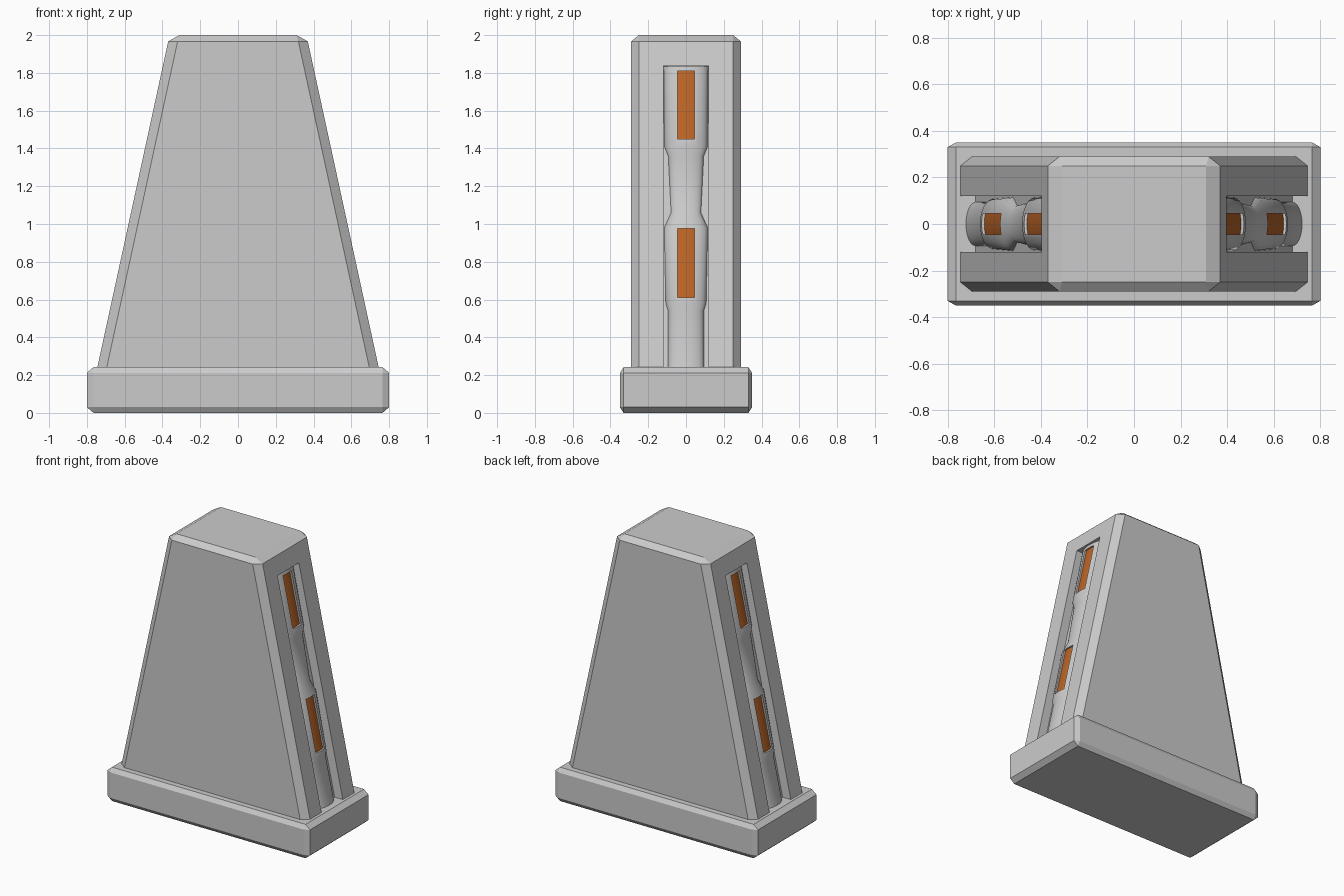
import bpy, bmesh
from math import cos, sin, tau

if "Cube" in bpy.data.objects:
    bpy.data.objects.remove(bpy.data.objects["Cube"])


def side_x(z):
    # sloping side of the body
    return 0.745 - (z - 0.24) * 0.2174


def floor_x(z):
    # bottom of the side groove
    return side_x(z) - 0.065


def loft(name, rings):
    bm = bmesh.new()
    rows = [[bm.verts.new(p) for p in ring] for ring in rings]
    n = len(rows[0])
    for a, b in zip(rows, rows[1:]):
        for i in range(n):
            j = (i + 1) % n
            bm.faces.new((a[i], a[j], b[j], b[i]))
    bm.faces.new(rows[0][::-1])
    bm.faces.new(rows[-1])
    bmesh.ops.remove_doubles(bm, verts=bm.verts, dist=1e-5)
    bmesh.ops.recalc_face_normals(bm, faces=bm.faces)
    me = bpy.data.meshes.new(name)
    bm.to_mesh(me)
    bm.free()
    ob = bpy.data.objects.new(name, me)
    bpy.context.collection.objects.link(ob)
    return ob


def octagon(x, y, z, cx, cy):
    # rectangle with cut corners; zero cuts give a plain rectangle
    return [(x, -y + cy, z), (x, y - cy, z), (x - cx, y, z), (-x + cx, y, z),
            (-x, y - cy, z), (-x, -y + cy, z), (-x + cx, -y, z), (x - cx, -y, z)]


def activate(ob):
    bpy.ops.object.select_all(action='DESELECT')
    ob.select_set(True)
    bpy.context.view_layer.objects.active = ob


def cut(ob, cutter):
    activate(ob)
    m = ob.modifiers.new("cut", 'BOOLEAN')
    m.operation = 'DIFFERENCE'
    m.solver = 'EXACT'
    m.object = cutter
    bpy.ops.object.modifier_apply(modifier=m.name)
    bpy.data.objects.remove(cutter)


def slab(name, s, z0, z1, inner, outer, y):
    # sloped bar following the side, offsets measured from the groove floor
    return loft(name, [[(s * (floor_x(z) + d), v, z) for d, v in
                        ((inner, -y), (outer, -y), (outer, y), (inner, y))] for z in (z0, z1)])


# Plinth
loft("plinth", [octagon(0.765, 0.33, 0, 0, 0), octagon(0.8, 0.35, 0.03, 0.035, 0.02),
                octagon(0.8, 0.35, 0.212, 0.035, 0.02), octagon(0.765, 0.33, 0.242, 0, 0)])

# Tapered body with chamfered edges
body = loft("tapered_body", [octagon(side_x(0.2), 0.29, 0.2, 0.05, 0.04),
                             octagon(side_x(1.967), 0.29, 1.967, 0.05, 0.04),
                             octagon(0.31, 0.25, 2.0, 0, 0)])

orange = bpy.data.materials.new("orange_glow")
orange.diffuse_color = (0.5, 0.13, 0.02, 1)
orange.use_nodes = True
orange.node_tree.nodes["Principled BSDF"].inputs["Base Color"].default_value = orange.diffuse_color

# Tube profile: height, half width, bulge from groove floor
TUBE = [(0.2, 0.094, 0.042), (0.54, 0.094, 0.042), (0.58, 0.107, 0.055),
        (0.98, 0.115, 0.055), (1.06, 0.079, 0.035), (1.36, 0.094, 0.037),
        (1.41, 0.114, 0.055), (1.835, 0.118, 0.055)]
WINDOWS = [(0.61, 0.975), (1.45, 1.81)]

for s, side in ((1, "right"), (-1, "left")):
    # Groove
    cut(body, slab("groove_cutter", s, 0.1, 1.84, 0, 0.3, 0.12))
    # Tube
    tube = loft(side + "_tube", [[(s * (floor_x(z) + rx * cos(tau * i / 24)),
                                   ry * sin(tau * i / 24), z) for i in range(24)]
                                 for z, ry, rx in TUBE])
    for k, (z0, z1) in enumerate(WINDOWS):
        cut(tube, slab("window_cutter", s, z0, z1, 0.005, 0.2, 0.046))
        # Curved orange panel set into the window
        ys = [-0.045 + 0.015 * i for i in range(7)]
        rings = []
        for z in (z0, z1):
            ring = [(s * (floor_x(z) + 0.043 * (1 - (y / 0.1) ** 2) ** 0.5), y, z) for y in ys]
            ring += [(s * floor_x(z), 0.045, z), (s * floor_x(z), -0.045, z)]
            rings.append(ring)
        panel = loft("%s_panel_%d" % (side, k + 1), rings)
        panel.data.materials.append(orange)
        activate(panel)
        bpy.ops.object.shade_smooth_by_angle(angle=0.5)
    activate(tube)
    bpy.ops.object.shade_smooth_by_angle(angle=0.5)
